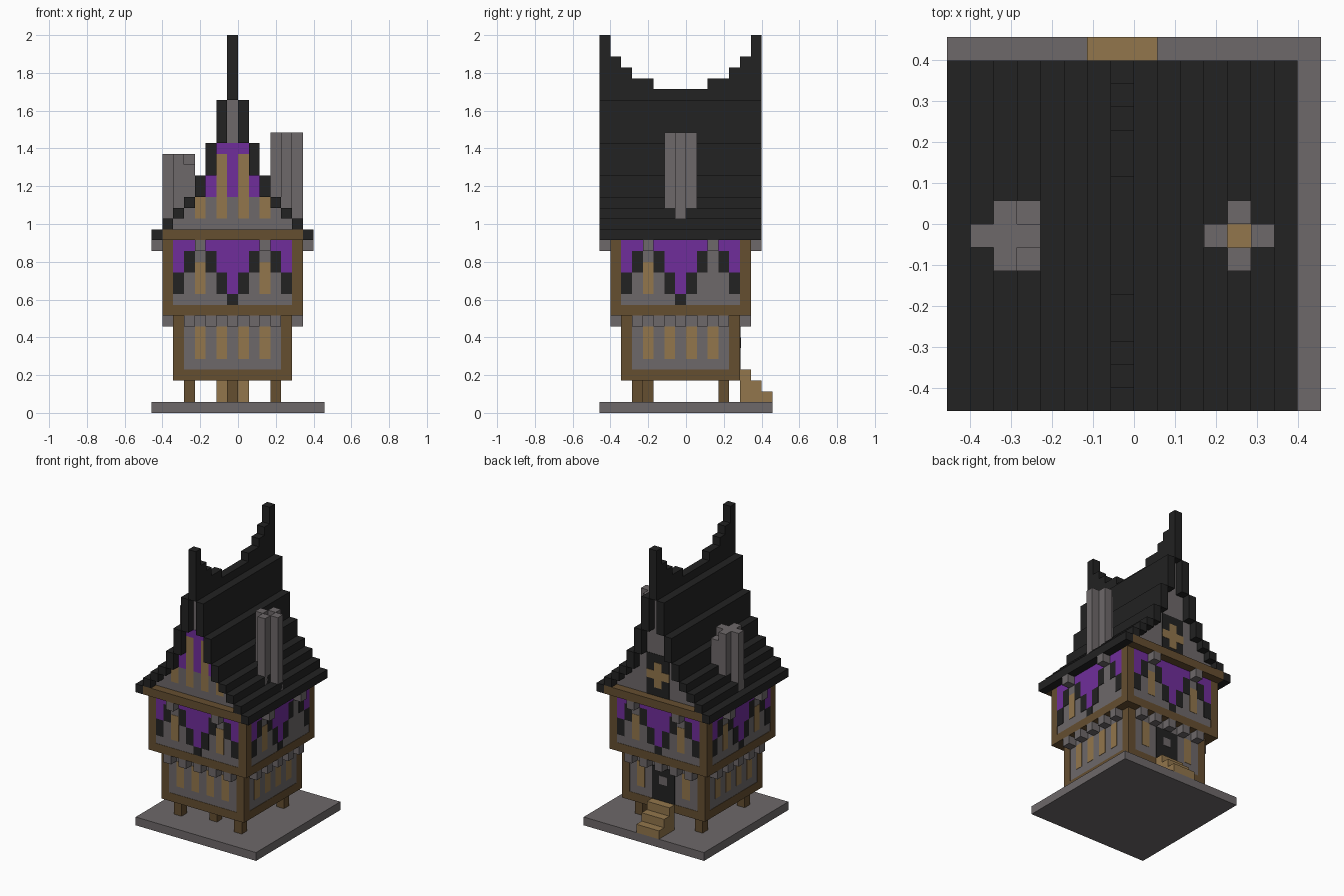
import bpy, bmesh

if "Cube" in bpy.data.objects:
    bpy.data.objects.remove(bpy.data.objects["Cube"], do_unlink=True)

U = 2 / 35          # size of one block
P = 0.04            # thickness of painted plates, in blocks


def material(name, r, g, b):
    m = bpy.data.materials.new(name)
    m.use_nodes = True
    m.diffuse_color = (r, g, b, 1)
    m.node_tree.nodes["Principled BSDF"].inputs["Base Color"].default_value = (r, g, b, 1)
    return m


STONE = material("grey stone", 0.155, 0.14, 0.143)
TIMBER = material("brown timber", 0.13, 0.077, 0.03)
WOOD = material("tan wood", 0.288, 0.181, 0.072)
SLATE = material("black slate", 0.016, 0.016, 0.016)
CLOTH = material("purple cloth", 0.162, 0.027, 0.328)


def part(name, mat, boxes):
    """One object from (x0, x1, y0, y1, z0, z1) boxes, in blocks from the house centre."""
    bm = bmesh.new()
    for x0, x1, y0, y1, z0, z1 in boxes:
        vs = bmesh.ops.create_cube(bm, size=1)["verts"]
        for v in vs:
            v.co.x = ((x0 + x1) / 2 + v.co.x * (x1 - x0) - 0.5) * U
            v.co.y = ((y0 + y1) / 2 + v.co.y * (y1 - y0) - 0.5) * U
            v.co.z = ((z0 + z1) / 2 + v.co.z * (z1 - z0)) * U
    mesh = bpy.data.meshes.new(name)
    bm.to_mesh(mesh)
    bm.free()
    mesh.materials.append(mat)
    bpy.context.collection.objects.link(bpy.data.objects.new(name, mesh))


def post(x, y, z0, z1):
    return (x - .5, x + .5, y - .5, y + .5, z0, z1)


def on_side(side, u, d0, d1, z0, z1, w=1):
    """Box centred at u along a wall, from d0 to d1 outwards."""
    a, b = u - w / 2, u + w / 2
    return {"front": (a, b, -d1, -d0, z0, z1), "right": (d0, d1, a, b, z0, z1),
            "back": (-b, -a, d0, d1, z0, z1), "left": (-d1, -d0, -b, -a, z0, z1)}[side]


def mirrored(u):
    return (u, -u) if u else (0,)


SIDES = ("front", "right", "back", "left")

# Base, legs and stairs
part("base_slab", STONE, [(-7.5, 8.5, -7.5, 8.5, 0, 1)])
part("legs", TIMBER, [post(x, y, 1, 3) for x in (-4, 4) for y in (-4, 4)] + [post(0, -3, 1, 3)])
part("stairs", WOOD, [(-1.5, 1.5, 5.5 + i, 6.5 + i, 1, 4 - i) for i in range(3)])


# Two storeys: stone core with a timber frame just outside it
def storey(name, half, z0, z1):
    c, i = half - P, half - 1
    part(name + "_walls", STONE, [(-c, c, -c, c, z0 + P, z1)])
    frame = [post(x, y, z0, z1) for x in (-half + .5, half - .5) for y in (-half + .5, half - .5)]
    for side in SIDES:
        frame.append(on_side(side, 0, i, half, z0, z0 + 1, 2 * i))
    part(name + "_frame", TIMBER, frame)


storey("lower_storey", 5.5, 3, 9)
storey("upper_storey", 6.5, 9, 17)
part("gable_beams", TIMBER, [on_side(s, 0, 6.4, 7.5, 16, 17, 13) for s in ("front", "back")])

# Brackets under the overhangs
part("lower_brackets", STONE, [on_side(s, u, 5.4, 6.5, 8, 9) for s in SIDES for u in range(-4, 5, 2)])
part("upper_brackets", STONE, [on_side(s, u, 6.4, 7.5, 15, 16) for s in SIDES for u in (-3, 3)])

# Windows
part("lower_windows", WOOD, [on_side(s, u, 5.4, 5.5, 5, 8) for s in SIDES for u in (-3, -1, 1, 3)
                             if s != "back" or abs(u) == 3])
part("upper_windows", WOOD, [on_side(s, u, 6.4, 6.5, 11, 14) for s in SIDES for u in (-3, 3)
                             if (s, u) != ("right", 3)])

# Hanging banners: distance from middle -> bottom of trim, bottom of cloth
banner = {0: (10, 11), 1: (11, 13), 2: (13, 15), 4: (13, 15), 5: (11, 13)}
cloth, trim = [], []
for side in SIDES:
    for k, (low, mid) in banner.items():
        for u in mirrored(k):
            trim.append(on_side(side, u, 6.4, 6.5, low, mid))
            cloth.append(on_side(side, u, 6.4, 6.5, mid, 16))
part("banner_cloth", CLOTH, cloth)
part("banner_trim", SLATE, trim)

# Back door with a small pane
part("door", SLATE, [on_side("back", 0, 5.4, 5.5 + P, 4, 8, 3)])
part("door_pane", STONE, [on_side("back", 0, 5.4, 5.5 + 2 * P, 6, 7)])

# Stepped roof: height of each step from the ridge outwards
steps = [30, 29, 25, 22, 20, 19, 18, 17, 16]
roof, attic = [], []
for k in range(8):
    for u in mirrored(k):
        roof.append((u - .5, u + .5, -7.5, 7.5, steps[k + 1], steps[k]))
        if steps[k + 1] > 17:
            attic.append((u - .5, u + .5, -6.5, 6.5, 17, steps[k + 1]))
part("roof", SLATE, roof)
part("attic_walls", STONE, attic)

# Ridge rising to a spike at each end
rise = {3: 31, 4: 31, 5: 32, 6: 33, 7: 35}
part("ridge_spikes", SLATE, [post(0, y, 30, z) for k, z in rise.items() for y in (-k, k)])


# Front gable decoration
def gable(rows):
    return [on_side("front", u, 6.4, 6.5 + P, a, b) for k, a, b in rows for u in mirrored(k)]


part("gable_cloth", CLOTH, gable([(0, 20, 25), (1, 24, 25), (2, 20, 22)]))
part("gable_windows", WOOD, gable([(1, 18, 24), (3, 18, 20)]))

# Back gable cross window
part("cross_window_surround", SLATE, [on_side("back", 0, 6.4, 6.5 + P, 17, 22, 3)])
part("cross_window", WOOD, [on_side("back", 0, 6.4, 6.5 + 2 * P, 18, 21),
                            on_side("back", 0, 6.4, 6.5 + 2 * P, 19, 20, 3)])

# Chimneys
part("tall_chimney", STONE, [post(x, y, 17, 26) for x, y in ((4, 0), (6, 0), (5, 1), (5, -1))])
part("tall_chimney_core", WOOD, [post(5, 0, 18, 20)])
part("short_chimney", STONE, [(-6.5, -3.5, -.5, .5, 17, 24), (-5.5, -4.5, -1.5, 1.5, 17, 24),
                              (-4.5, -3.5, -1.5, 1.5, 17, 23)])
